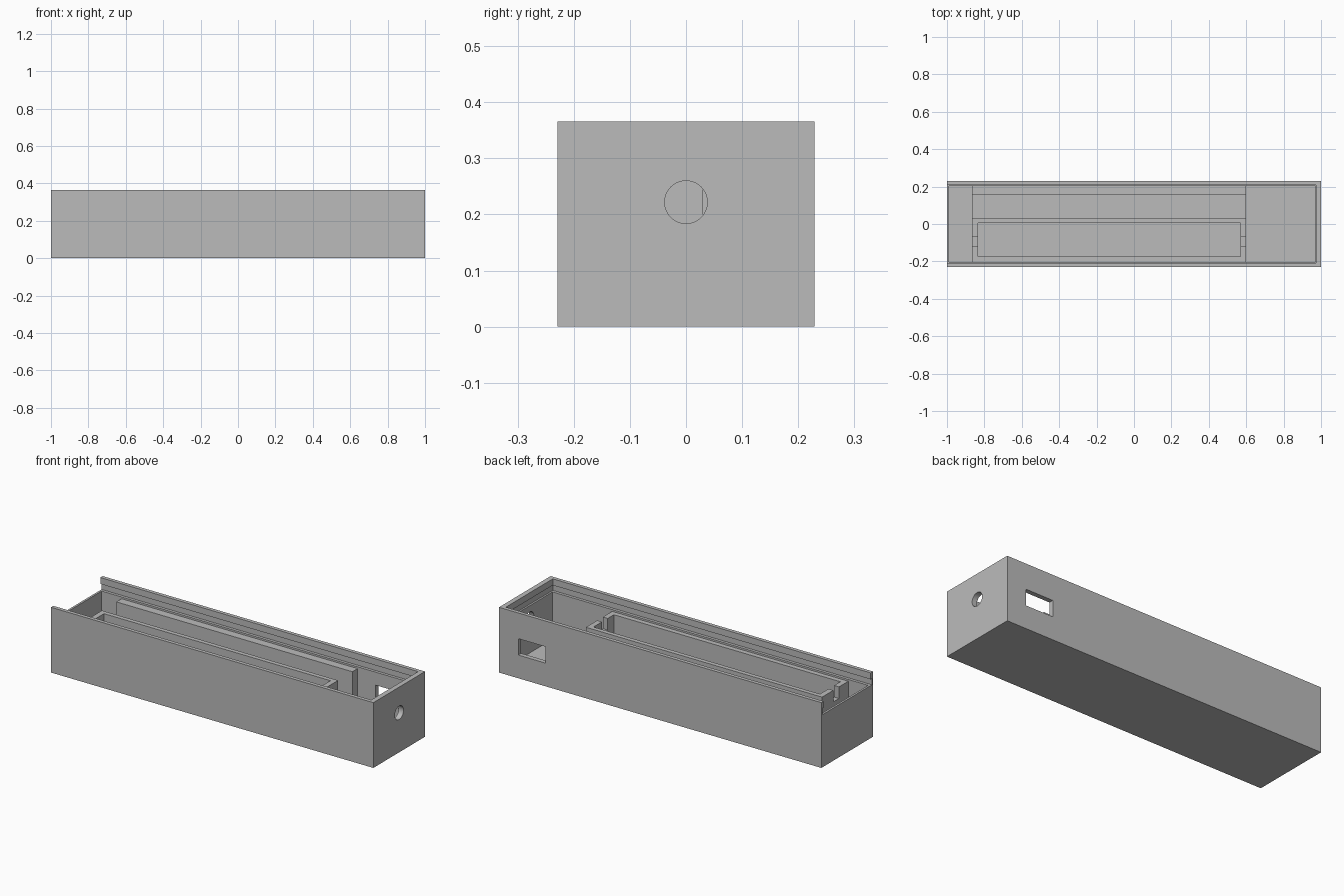
import bpy
import math

if "Cube" in bpy.data.objects:
    bpy.data.objects.remove(bpy.data.objects["Cube"], do_unlink=True)

grey = bpy.data.materials.new("plain grey")
grey.use_nodes = True
GREY = (0.5, 0.5, 0.5, 1)
grey.diffuse_color = GREY
grey.node_tree.nodes["Principled BSDF"].inputs["Base Color"].default_value = GREY


def box(name, x, y, z):
    """Box from (min, max) pairs on each axis."""
    spans = (x, y, z)
    bpy.ops.mesh.primitive_cube_add(size=1, location=[(a + b) / 2 for a, b in spans])
    ob = bpy.context.object
    ob.name = name
    ob.scale = [b - a for a, b in spans]
    bpy.ops.object.transform_apply(location=True, rotation=False, scale=True)
    ob.data.materials.append(grey)
    return ob


def cut(target, cutter):
    """Subtract the cutter, then throw it away."""
    mod = target.modifiers.new("cut", "BOOLEAN")
    mod.operation = "DIFFERENCE"
    mod.solver = "EXACT"
    mod.object = cutter
    bpy.context.view_layer.objects.active = target
    bpy.ops.object.modifier_apply(modifier=mod.name)
    bpy.data.objects.remove(cutter, do_unlink=True)


WIDE, TALL = 0.229, 0.366          # case half width and height
INNER, FLOOR = 0.203, 0.03         # cavity half width and floor level
SLOT, LIP = 0.295, 0.33            # lid groove bottom and top
BLOCK = (-0.865, 0.6)              # length of the holder section
TOP, BASE = 0.285, 0.06            # holder top and raised floor

# Open case with a groove for a sliding lid, entered from the right-hand end
case = box("case", (-1, 1), (-WIDE, WIDE), (0, TALL))
cut(case, box("cavity", (-0.988, 0.97), (-INNER, INNER), (FLOOR, 0.31)))
cut(case, box("lid_groove", (-1.1, 0.98), (-0.219, 0.219), (SLOT, LIP)))
cut(case, box("lid_opening", (-1.1, 0.972), (-0.208, 0.208), (0.31, 0.5)))

# Round cable hole in the end wall
bpy.ops.mesh.primitive_cylinder_add(vertices=48, radius=0.038, depth=0.2,
                                    location=(1, 0, 0.222), rotation=(0, math.pi / 2, 0))
hole = bpy.context.object
hole.data.materials.append(grey)
cut(case, hole)

# Switch window in the back wall
cut(case, box("window", (0.71, 0.88), (0.15, 0.3), (0.13, 0.222)))

# Raised floor under the channel between holder and rail
box("channel_floor", BLOCK, (0.03, 0.157), (FLOOR - 0.01, BASE))

# Rail along the back wall
box("back_rail", BLOCK, (0.157, INNER + 0.005), (FLOOR - 0.01, TOP))

# Long tray with a pocket and a wire notch at each end
holder = box("holder", BLOCK, (-INNER - 0.005, 0.03), (FLOOR - 0.01, TOP))
cut(holder, box("pocket", (-0.835, 0.57), (-0.175, 0.005), (BASE, 0.4)))
for x in (-0.85, 0.585):
    cut(holder, box("notch", (x - 0.03, x + 0.03), (-0.12, -0.07), (0.22, 0.4)))
